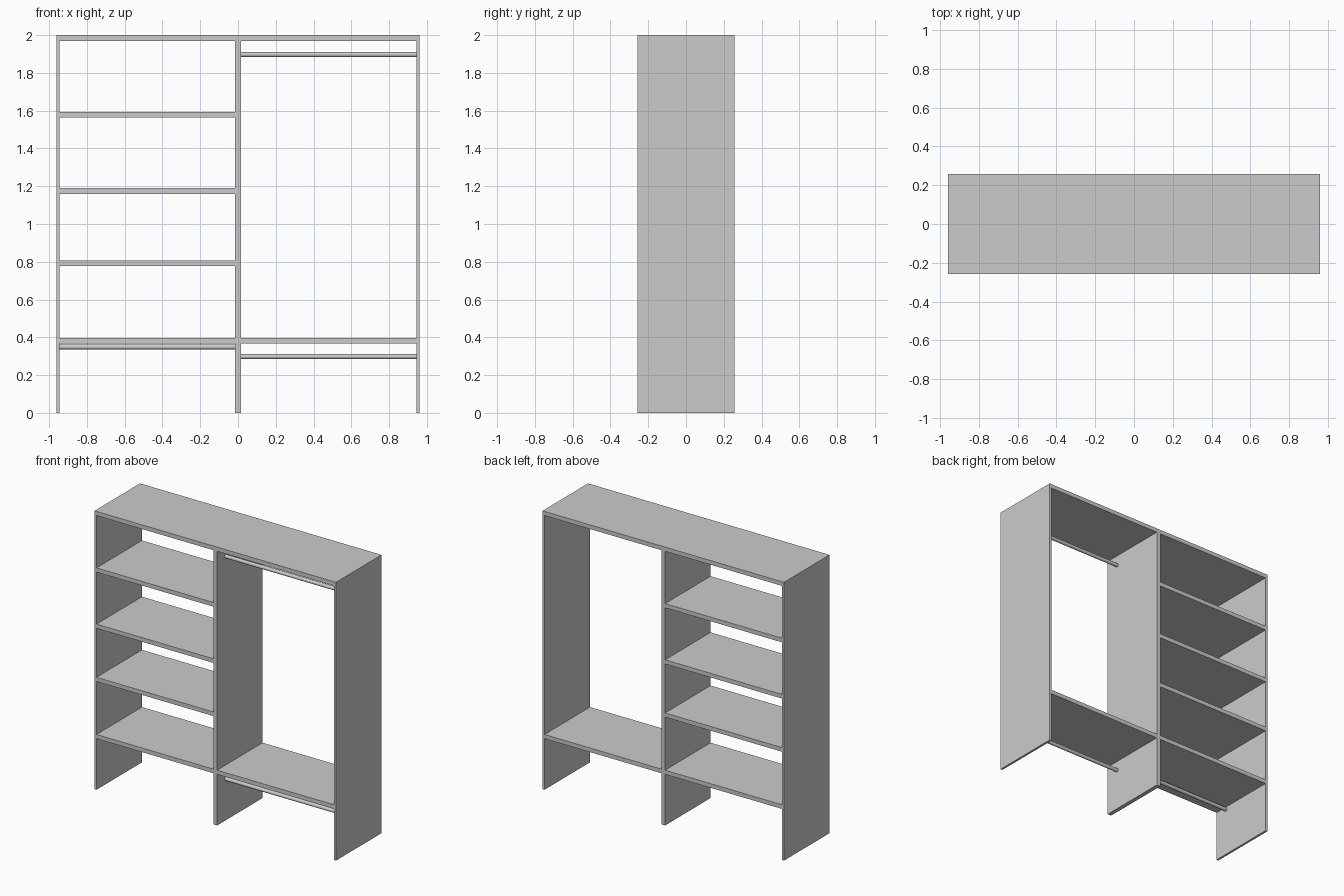
import bpy
import math

if "Cube" in bpy.data.objects:
    bpy.data.objects.remove(bpy.data.objects["Cube"])

HALF_W, HALF_D, HEIGHT = 0.96, 0.258, 2.0
SIDE_T, MID_T, SHELF_T = 0.016, 0.03, 0.03
ROD_R, ROD_Y = 0.013, -0.16

grey = bpy.data.materials.new("light_grey")
grey.diffuse_color = (0.6, 0.6, 0.6, 1)
grey.use_nodes = True
grey.node_tree.nodes["Principled BSDF"].inputs["Base Color"].default_value = grey.diffuse_color


def finish(name):
    ob = bpy.context.object
    ob.name = name
    ob.data.materials.append(grey)
    return ob


def board(name, x0, x1, z0, z1):
    """Full-depth board between two x and two z limits."""
    bpy.ops.mesh.primitive_cube_add(size=1, location=((x0 + x1) / 2, 0, (z0 + z1) / 2))
    bpy.context.object.scale = (x1 - x0, 2 * HALF_D, z1 - z0)
    bpy.ops.object.transform_apply(location=False, rotation=False, scale=True)
    return finish(name)


def rod(name, x0, x1, z):
    """Round hanging rail running along x."""
    bpy.ops.mesh.primitive_cylinder_add(vertices=20, radius=ROD_R, depth=x1 - x0,
                                        location=((x0 + x1) / 2, ROD_Y, z),
                                        rotation=(0, math.pi / 2, 0))
    bpy.ops.object.shade_smooth_by_angle(angle=math.radians(35))
    return finish(name)


# Inner limits of the two bays
left_bay = (-HALF_W + SIDE_T, -MID_T / 2)
right_bay = (MID_T / 2, HALF_W - SIDE_T)
under_top = HEIGHT - SHELF_T

# Top board and upright panels
board("top_board", -HALF_W, HALF_W, under_top, HEIGHT)
board("left_panel", -HALF_W, left_bay[0], 0, under_top)
board("centre_panel", left_bay[1], right_bay[0], 0, under_top)
board("right_panel", right_bay[1], HALF_W, 0, under_top)

# Shelves, given by their top heights
for i, z in enumerate((0.397, 0.808, 1.19, 1.594)):
    board(f"left_shelf_{i + 1}", *left_bay, z - SHELF_T, z)
board("right_shelf", *right_bay, 0.397 - SHELF_T, 0.397)

# Hanging rails
rod("upper_right_rail", *right_bay, 1.897)
rod("lower_right_rail", *right_bay, 0.298)
rod("lower_left_rail", *left_bay, 0.349)
